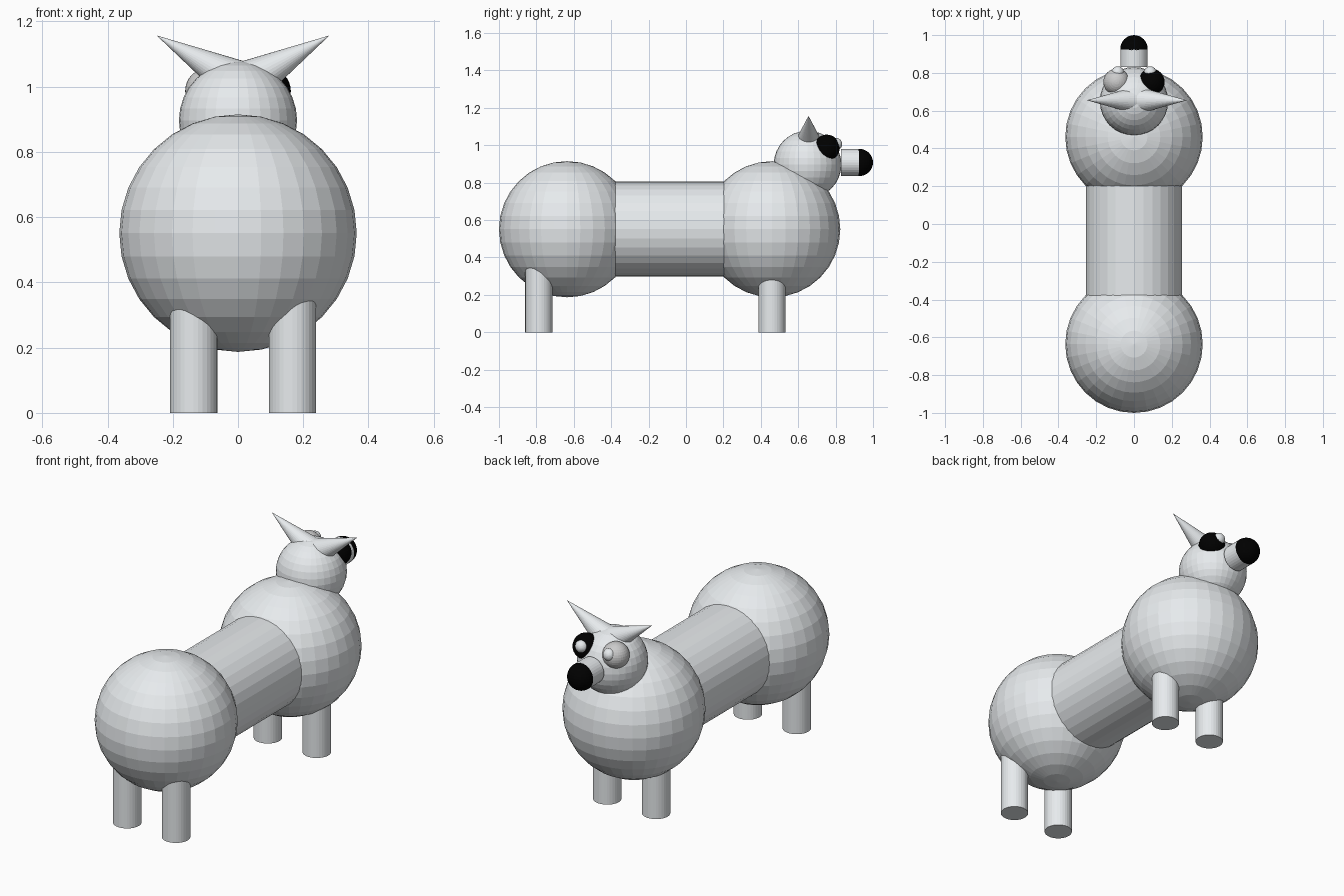
import bpy
from math import radians, sin, cos
from mathutils import Vector

if "Cube" in bpy.data.objects:
    bpy.data.objects.remove(bpy.data.objects["Cube"])


def material(name, *rgb):
    mat = bpy.data.materials.new(name)
    mat.diffuse_color = (*rgb, 1)
    mat.use_nodes = True
    mat.node_tree.nodes["Principled BSDF"].inputs["Base Color"].default_value = mat.diffuse_color
    return mat


white = material("white", 0.80, 0.83, 0.85)
black = material("black", 0.0, 0.0, 0.0)


def finish(name, mat):
    ob = bpy.context.object
    ob.name = name
    if mat:
        ob.data.materials.append(mat)
    return ob


def ball(name, loc, radius, mat=white):
    bpy.ops.mesh.primitive_uv_sphere_add(segments=32, ring_count=16, radius=radius, location=loc)
    return finish(name, mat)


def rod(name, start, end, r1, r2=None, mat=white):
    """Cylinder, or cone when r2 is given, running from start to end."""
    a, b = Vector(start), Vector(end)
    bpy.ops.mesh.primitive_cone_add(
        vertices=32, radius1=r1, radius2=r1 if r2 is None else r2, depth=(b - a).length,
        location=(a + b) / 2, rotation=(b - a).to_track_quat('Z', 'Y').to_euler())
    return finish(name, mat)


REAR_Y, CHEST_Y, BODY_Z = -0.636, 0.461, 0.551
OFFSET = 0.0155  # ears and legs sit slightly off centre

# Body
ball("hindquarters", (0, REAR_Y, BODY_Z), 0.364)
ball("chest", (0, CHEST_Y, BODY_Z), 0.364)
rod("torso", (0, REAR_Y, BODY_Z), (0, CHEST_Y, BODY_Z), 0.254)

# Head, muzzle and nose
ball("head", (0, 0.65, 0.897), 0.181)
rod("muzzle", (0, 0.83, 0.908), (0, 0.926, 0.908), 0.0725)
ball("nose", (0, 0.927, 0.908), 0.0727, black)

for side, s in (("left", -1), ("right", 1)):
    # Legs
    for end, y in (("rear", -0.787), ("front", 0.459)):
        x = OFFSET + s * 0.1515
        rod(f"{end}_leg_{side}", (x, y, 0), (x, y, 0.4), 0.0725)

    # Ears
    tip = Vector((OFFSET + s * 0.265, 0.655, 1.157))
    base = tip - 0.3 * Vector((s * cos(radians(30)), 0, sin(radians(30))))
    rod(f"ear_{side}", base, tip, 0.0725, 0)

    # Eye patches (the left one stays plain grey) and eyes
    ball(f"eye_patch_{side}", (s * 0.092, 0.752, 0.987), 0.07, black if s > 0 else None)
    ball(f"eye_{side}", (s * 0.086, 0.802, 1.006), 0.033)
